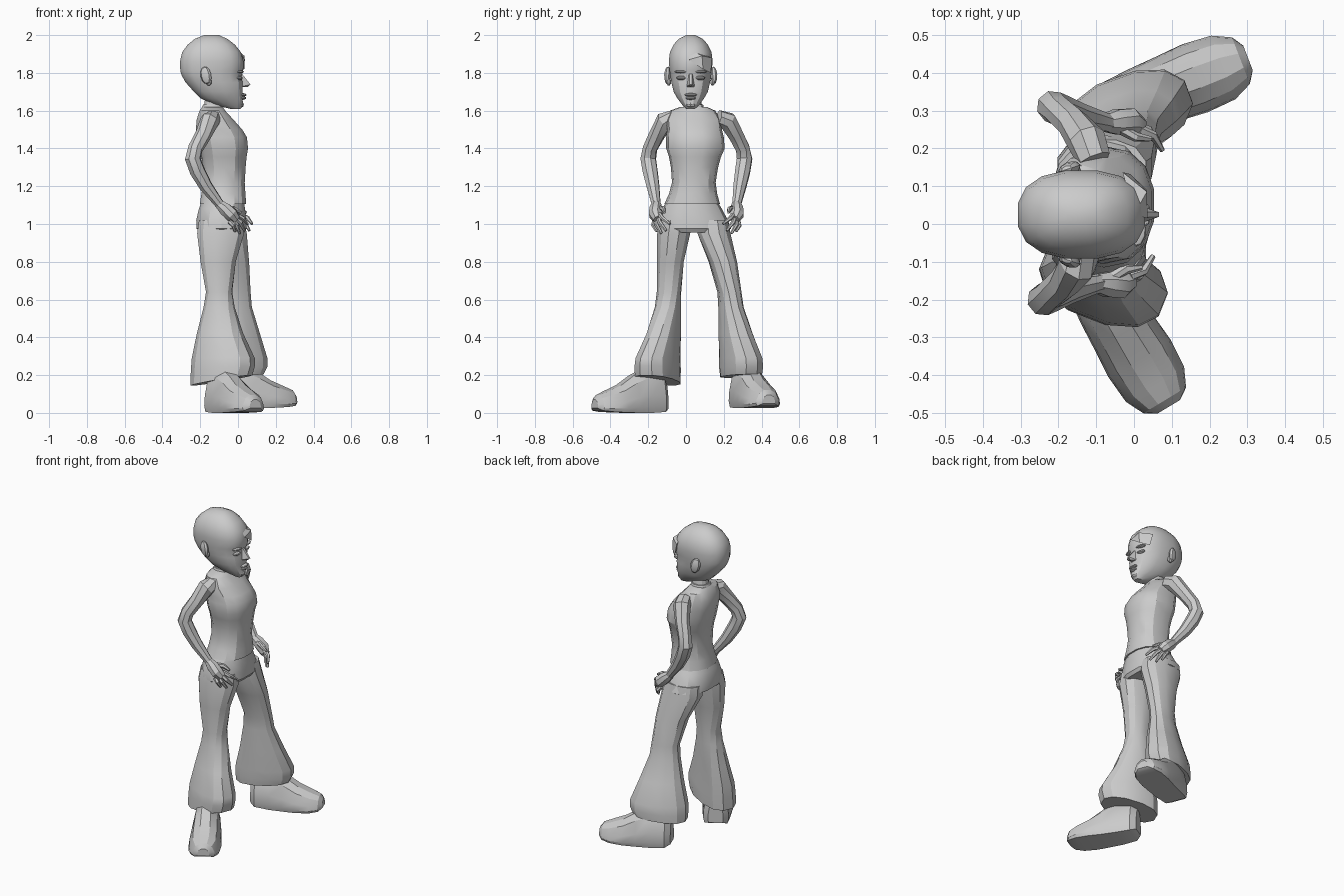
import bpy, bmesh, math
from mathutils import Vector, Matrix

if "Cube" in bpy.data.objects:
    bpy.data.objects.remove(bpy.data.objects["Cube"])

GREY = (0.60, 0.60, 0.60, 1)
mat = bpy.data.materials.new("plain grey")
mat.use_nodes = True
mat.diffuse_color = GREY
mat.node_tree.nodes["Principled BSDF"].inputs["Base Color"].default_value = GREY


def finish(name, bm, angle=28):
    bmesh.ops.recalc_face_normals(bm, faces=bm.faces)
    me = bpy.data.meshes.new(name)
    bm.to_mesh(me)
    bm.free()
    ob = bpy.data.objects.new(name, me)
    bpy.context.collection.objects.link(ob)
    me.materials.append(mat)
    bpy.ops.object.select_all(action="DESELECT")
    ob.select_set(True)
    bpy.context.view_layer.objects.active = ob
    bpy.ops.object.shade_smooth_by_angle(angle=math.radians(angle))
    return ob


def skin(name, rings, angle=28):
    """Join rings of points into a closed surface."""
    bm = bmesh.new()
    rows = [[bm.verts.new(p) for p in ring] for ring in rings]
    n = len(rows[0])
    for a, b in zip(rows, rows[1:]):
        for i in range(n):
            bm.faces.new((a[i], a[(i + 1) % n], b[(i + 1) % n], b[i]))
    bm.faces.new(rows[0])
    bm.faces.new(rows[-1])
    return finish(name, bm, angle)


def oval(z, cx, cy, a, b, rot=0, tilt=0, n=12, power=2.3):
    """Rounded level ring; tilt lifts its front end."""
    pts = []
    c, s = math.cos(math.radians(rot)), math.sin(math.radians(rot))
    for i in range(n):
        t = 2 * math.pi * (i + 0.5) / n
        u = math.copysign(abs(math.cos(t)) ** (2 / power), math.cos(t))
        v = math.copysign(abs(math.sin(t)) ** (2 / power), math.sin(t))
        pts.append((cx + u * a * c - v * b * s, cy + u * a * s + v * b * c, z + u * tilt))
    return pts


def span(z, x0, x1, y0, y1, **kw):
    return oval(z, (x0 + x1) / 2, (y0 + y1) / 2, (x1 - x0) / 2, (y1 - y0) / 2, **kw)


def tube(name, path, n=8):
    """Tapered limb along (x, y, z, radius) points."""
    pts = [Vector(p[:3]) for p in path]
    rings = []
    for i, p in enumerate(pts):
        d = (pts[min(i + 1, len(pts) - 1)] - pts[max(i - 1, 0)]).normalized()
        u = d.cross(Vector((1, 0.3, 0.2))).normalized()
        v = d.cross(u)
        r = path[i][3]
        rings.append([p + (u * math.cos(2 * math.pi * k / n) + v * math.sin(2 * math.pi * k / n)) * r
                      for k in range(n)])
    return skin(name, rings)


def blob(name, loc, size, rot=0, pitch=0, seg=8):
    """Small faceted ellipsoid."""
    bm = bmesh.new()
    m = (Matrix.Translation(loc) @ Matrix.Rotation(math.radians(rot), 4, "Z")
         @ Matrix.Rotation(math.radians(pitch), 4, "Y") @ Matrix.Diagonal((*size, 1)))
    bmesh.ops.create_uvsphere(bm, u_segments=seg, v_segments=6, radius=1, matrix=m)
    return finish(name, bm)


def wedge(name, pts):
    """Convex faceted piece from a few points."""
    bm = bmesh.new()
    for p in pts:
        bm.verts.new(p)
    bmesh.ops.convex_hull(bm, input=bm.verts)
    return finish(name, bm)


# Head: stacked rings from chin to crown
HY = 0.025
head = [(1.608, -0.035, 0.012, 0.022), (1.63, -0.12, 0.028, 0.045), (1.665, -0.20, 0.026, 0.072),
        (1.70, -0.235, 0.026, 0.092), (1.75, -0.28, 0.026, 0.104), (1.785, -0.30, 0.020, 0.110),
        (1.81, -0.308, 0.030, 0.113), (1.86, -0.31, 0.032, 0.118), (1.91, -0.298, 0.018, 0.112),
        (1.95, -0.268, -0.015, 0.092), (1.98, -0.23, -0.055, 0.065), (2.0, -0.18, -0.10, 0.025)]
skin("head", [span(z, a, b, HY - w, HY + w, n=16, power=2.4) for z, a, b, w in head])

# Face: nose, lips, brows, eyelids
wedge("nose", [(0.018, HY - .008, 1.80), (0.018, HY + .008, 1.80), (0.066, HY - .006, 1.738),
               (0.066, HY + .006, 1.738), (0.015, HY - .024, 1.727), (0.015, HY + .024, 1.727),
               (0.05, HY, 1.724)])
blob("upper_lip", (0.027, HY, 1.684), (0.018, 0.034, 0.009))
blob("lower_lip", (0.025, HY, 1.667), (0.018, 0.027, 0.010))
blob("chin", (0.005, HY, 1.632), (0.026, 0.03, 0.02))
for s, side in ((-1, "right"), (1, "left")):
    blob(side + "_eyelid", (0.009, HY + s * 0.05, 1.773), (0.016, 0.028, 0.011), rot=s * 14)
    blob(side + "_brow", (0.013, HY + s * 0.052, 1.806), (0.018, 0.034, 0.008), rot=s * 14)
    blob(side + "_ear", (-0.17, HY + s * 0.122, 1.787), (0.030, 0.018, 0.047), rot=s * 18, pitch=-12)
    blob(side + "_ear_lobe", (-0.155, HY + s * 0.116, 1.752), (0.016, 0.012, 0.02))

# Swept fringe lying on the forehead
wedge("fringe", [(0.036, HY - .01, 1.87), (0.034, HY + .06, 1.89), (0.034, HY + .065, 1.82),
                 (-0.01, HY + .107, 1.80), (-0.03, HY + .112, 1.88), (0.0, HY + .0, 1.92)])

# Neck and collar
skin("neck", [span(1.58, -.19, -.07, -.015, .10), span(1.63, -.18, -.085, -.005, .085),
              span(1.72, -.17, -.07, -.005, .08)])
skin("collar", [span(1.605, -.197, -.073, -.02, .10), span(1.632, -.187, -.079, -.012, .092)])

# Fitted sleeveless top
top = [(1.62, -.19, -.08, -.03, .11), (1.60, -.205, -.066, -.085, .155), (1.55, -.222, -.02, -.105, .185),
       (1.50, -.225, .025, -.10, .19), (1.46, -.218, .05, -.105, .20), (1.40, -.205, .056, -.105, .205),
       (1.355, -.195, .048, -.09, .185), (1.30, -.187, .043, -.08, .17), (1.22, -.187, .038, -.074, .157),
       (1.16, -.196, .042, -.09, .165), (1.105, -.205, .046, -.115, .18)]
skin("top_garment", [span(*r, n=14) for r in top])

# Trousers: seat and two flared legs
hips = [(1.13, -.19, .032, -.095, .16), (1.08, -.21, .04, -.128, .19), (1.02, -.224, .046, -.15, .222),
        (0.975, -.222, .048, -.155, .238), (0.955, -.19, .035, -.13, .21)]
skin("trouser_seat", [span(*r, n=14) for r in hips])

legs = {
    "right": [(1.02, -.09, -.055, .12, .085, 0, 0), (0.95, -.092, -.065, .128, .09, 0, 0),
              (0.80, -.105, -.083, .096, .073, 0, 0), (0.64, -.10, -.09, .07, .065, -5, 0),
              (0.56, -.10, -.095, .082, .068, -12, 0), (0.42, -.095, -.118, .125, .085, -20, 0),
              (0.29, -.078, -.148, .172, .104, -22, 0), (0.235, -.08, -.15, .175, .108, -22, 0.015),
              (0.172, -.088, -.15, .168, .108, -22, 0.028)],
    "left": [(1.02, -.085, .14, .12, .085, 0, 0), (0.95, -.078, .148, .128, .09, 0, 0),
             (0.80, -.04, .195, .10, .075, 5, 0), (0.64, -.018, .23, .085, .062, 10, 0),
             (0.56, -.018, .238, .092, .064, 14, 0), (0.42, -.012, .262, .13, .085, 18, 0),
             (0.29, -.012, .29, .172, .102, 20, 0), (0.24, -.014, .292, .174, .104, 20, 0.005),
             (0.195, -.022, .292, .162, .10, 20, 0.01)],
}
for side, rings in legs.items():
    skin(side + "_trouser_leg", [oval(*r) for r in rings])


# Shoes: cross-sections along the foot (distance, half width, sole height, top height)
def shoe(name, heel, angle, lift):
    d = Vector((math.cos(math.radians(angle)), math.sin(math.radians(angle)), 0))
    w = Vector((-d.y, d.x, 0))
    prof = [(0, .045, .02, .17), (.03, .075, .005, .22), (.12, .085, 0, .235), (.20, .09, 0, .20),
            (.28, .096, .002, .148), (.36, .09, .006, .115), (.41, .066, .012, .095), (.43, .035, .025, .07)]
    shape = [(-.9, 0), (-1, .15), (-.95, .4), (-.72, .8), (-.3, 1), (.3, 1), (.72, .8), (.95, .4), (1, .15), (.9, 0)]
    rings = []
    for t, hw, lo, hi in prof:
        rings.append([Vector(heel) + d * t + w * (u * hw) + Vector((0, 0, lift + lo + v * (hi - lo)))
                      for u, v in shape])
    skin(name, rings)


shoe("right_shoe", (-.13, -.115, 0), -59, 0.0)
shoe("left_shoe", (-.10, .285, 0), 21, 0.025)

# Arms with hands on the hips, mirrored about the body's middle plane
arm = [(-.13, -.06, 1.56, .045), (-.15, -.11, 1.545, .052), (-.185, -.155, 1.47, .043),
       (-.225, -.19, 1.40, .040), (-.24, -.20, 1.345, .043), (-.215, -.19, 1.28, .042),
       (-.17, -.175, 1.20, .036), (-.105, -.16, 1.115, .026), (-.085, -.155, 1.09, .026)]
fingers = [(.05, -.085, 1.0), (.035, -.105, .965), (.01, -.13, .95), (-.015, -.155, .96)]
for side in ("right", "left"):
    def place(x, y, z, r=None):
        p = (x, y, z) if side == "right" else (x + 0.025, 0.11 - y, z)
        return p if r is None else (*p, r)
    tube(side + "_arm", [place(*p) for p in arm])
    tube(side + "_palm", [place(-.10, -.157, 1.105, .026), place(-.07, -.16, 1.08, .036),
                          place(-.035, -.16, 1.05, .038), place(-.01, -.148, 1.025, .026)])
    for k, (x, y, z) in enumerate(fingers):
        bx, by, bz = -.01 - .012 * k, -.14 - .009 * k, 1.05 - .012 * k
        tube(f"{side}_finger_{k + 1}", [place(bx, by, bz, .013),
             place((bx + x) / 2 + .006, (by + y) / 2 - .012, (bz + z) / 2 + .006, .012), place(x, y, z, .007)], 6)
    tube(side + "_thumb", [place(-.06, -.14, 1.085, .014), place(-.02, -.12, 1.08, .013),
                           place(.02, -.115, 1.06, .007)], 6)
